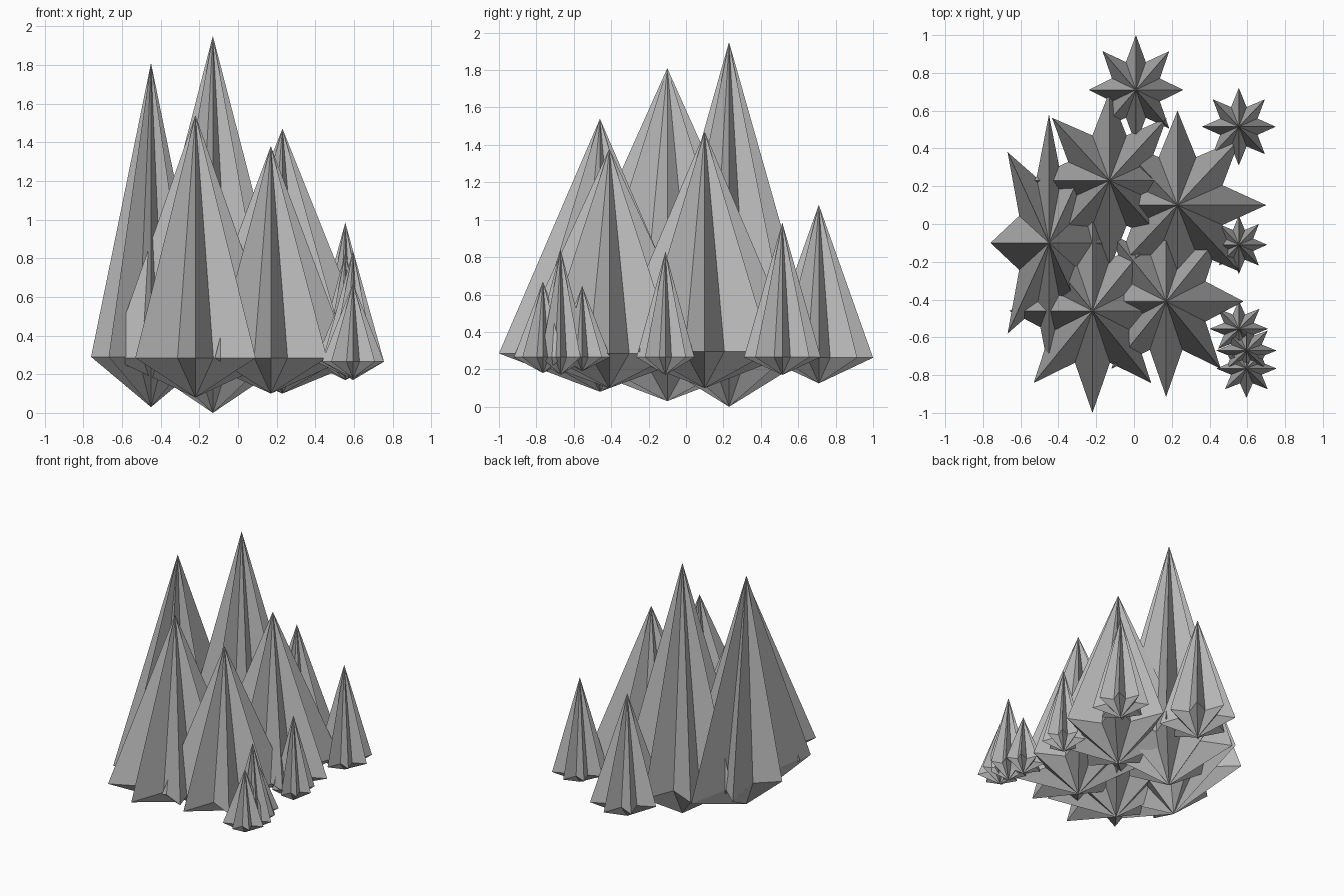
import bpy
from math import sin, cos, pi

if "Cube" in bpy.data.objects:
    bpy.data.objects.remove(bpy.data.objects["Cube"], do_unlink=True)

grey = bpy.data.materials.new("plain_grey")
grey.use_nodes = True
colour = (0.5, 0.5, 0.5, 1)
grey.diffuse_color = colour
grey.node_tree.nodes["Principled BSDF"].inputs["Base Color"].default_value = colour

POINTS = 8      # star tips per tree
VALLEY = 0.55   # radius of the notches between tips


def tree(name, x, y, rx, ry, base, rim, top):
    """Star-shaped double cone: tall crown above the rim, shallow underside below."""
    n = POINTS * 2
    verts = []
    for i in range(n):
        a = 2 * pi * i / n
        r = VALLEY if i % 2 else 1
        verts.append((rx * r * cos(a), ry * r * sin(a), rim))
    verts += [(0, 0, top), (0, 0, base)]
    faces = []
    for i in range(n):
        j = (i + 1) % n
        faces += [(i, j, n), (j, i, n + 1)]
    mesh = bpy.data.meshes.new(name)
    mesh.from_pydata(verts, [], faces)
    mesh.materials.append(grey)
    obj = bpy.data.objects.new(name, mesh)
    obj.location = (x, y, 0)
    bpy.context.collection.objects.link(obj)


# Large trees of the main clump
tree("tallest_tree", -0.13, 0.23, 0.43, 0.47, 0.0, 0.29, 1.95)
tree("right_side_tree", -0.45, -0.10, 0.31, 0.68, 0.03, 0.29, 1.81)
tree("front_right_tree", -0.22, -0.46, 0.44, 0.54, 0.08, 0.285, 1.54)
tree("front_left_tree", 0.17, -0.41, 0.41, 0.505, 0.10, 0.285, 1.38)
tree("left_side_tree", 0.23, 0.10, 0.47, 0.50, 0.10, 0.295, 1.47)

# Small trees around the edge
tree("back_tree", 0.01, 0.71, 0.25, 0.29, 0.125, 0.262, 1.08)
tree("back_left_tree", 0.555, 0.515, 0.195, 0.205, 0.17, 0.265, 0.985)
tree("middle_left_sapling", 0.555, -0.11, 0.15, 0.155, 0.17, 0.265, 0.83)
tree("front_left_sapling_a", 0.555, -0.555, 0.155, 0.15, 0.19, 0.265, 0.645)
tree("front_left_sapling_b", 0.595, -0.67, 0.16, 0.15, 0.17, 0.265, 0.84)
tree("front_left_sapling_c", 0.595, -0.765, 0.16, 0.155, 0.18, 0.265, 0.67)
